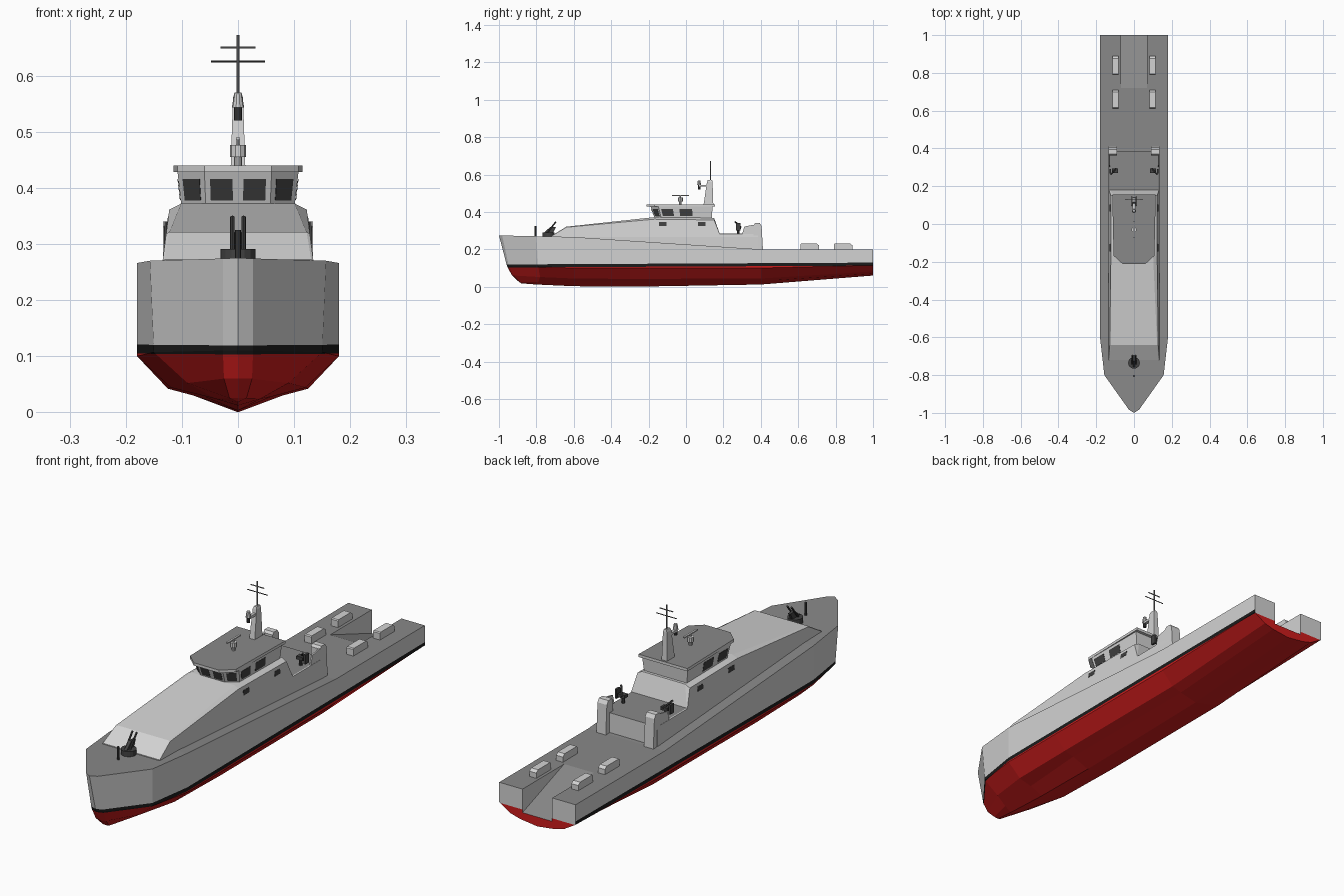
import bpy, bmesh, math
from mathutils import Vector

if "Cube" in bpy.data.objects:
    bpy.data.objects.remove(bpy.data.objects["Cube"])


def material(name, *rgb):
    m = bpy.data.materials.new(name)
    m.diffuse_color = (*rgb, 1)
    m.use_nodes = True
    m.node_tree.nodes["Principled BSDF"].inputs["Base Color"].default_value = m.diffuse_color
    return m


GREY = material("hull grey", 0.65, 0.65, 0.65)
DECK = material("deck grey", 0.25, 0.25, 0.25)
RED = material("antifouling red", 0.62, 0.012, 0.012)
BLACK = material("waterline black", 0.011, 0.011, 0.011)
DARK = material("gunmetal", 0.055, 0.055, 0.055)
GLASS = material("window glass", 0.05, 0.05, 0.05)


def make(name, verts, faces, *mats):
    me = bpy.data.meshes.new(name)
    bm = bmesh.new()
    vs = [bm.verts.new(v) for v in verts]
    for f in faces:
        bm.faces.new([vs[i] for i in f])
    bmesh.ops.remove_doubles(bm, verts=bm.verts, dist=1e-5)
    bmesh.ops.recalc_face_normals(bm, faces=bm.faces)
    bm.to_mesh(me)
    bm.free()
    for m in mats:
        me.materials.append(m)
    ob = bpy.data.objects.new(name, me)
    bpy.context.collection.objects.link(ob)
    return ob


def loft(name, rings, *mats, caps=(True, True)):
    n = len(rings[0])
    faces = [(k * n + i, k * n + (i + 1) % n, (k + 1) * n + (i + 1) % n, (k + 1) * n + i)
             for k in range(len(rings) - 1) for i in range(n)]
    if caps[0]:
        faces.append(range(n))
    if caps[1]:
        faces.append(range((len(rings) - 1) * n, len(rings) * n))
    return make(name, [v for r in rings for v in r], faces, *mats)


def side_prism(name, profile, x0, x1, mat):
    """Extrude a (y, z) profile across x."""
    return loft(name, [[(x, y, z) for y, z in profile] for x in (x0, x1)], mat)


def box(name, x, y, z, mat):
    return side_prism(name, [(y[0], z[0]), (y[1], z[0]), (y[1], z[1]), (y[0], z[1])], x[0], x[1], mat)


def rod(name, p0, p1, r0, mat, r1=None, sides=10):
    p0, p1 = Vector(p0), Vector(p1)
    q = (p1 - p0).to_track_quat('Z', 'Y')
    ring = [Vector((math.cos(a), math.sin(a), 0)) for a in
            (2 * math.pi * i / sides for i in range(sides))]
    return loft(name, [[p + q @ (v * r) for v in ring] for p, r in
                       ((p0, r0), (p1, r0 if r1 is None else r1))], mat)


def mirror_ring(half):
    """Close a half section across x = 0."""
    return half + [(-x, y, z) for x, y, z in reversed(half)]


def paint(ob, rule):
    for p in ob.data.polygons:
        p.material_index = rule(p)


# Hull: keel, two bilge points, chine and deck edge at each station
straight = [  # y, then (x, z) pairs
    (1.0, (0, .06), (.08, .070), (.125, .082), (.18, .115), (.18, .2)),
    (.4, (0, .012), (.08, .030), (.125, .044), (.18, .1), (.18, .2)),
    (-.3, (0, 0), (.08, .030), (.125, .042), (.18, .1), (.18, .246)),
    (-.6, (0, .003), (.06, .028), (.12, .044), (.18, .1), (.18, .266)),
]
raked = [
    [(0, -.80, .012), (.04, -.79, .024), (.09, -.78, .052), (.15, -.79, .107), (.157, -.8, .27)],
    [(0, -.88, .018), (.015, -.89, .025), (.025, -.922, .06), (.027, -.947, .11), (.027, -.983, .274)],
    [(0, -.88, .018), (0, -.892, .025), (0, -.93, .06), (0, -.957, .11), (0, -1, .275)],
]
halves = [[(x, s[0], z) for x, z in s[1:]] for s in straight] + raked
rings = [h + [(-x, y, z) for x, y, z in reversed(h[1:])] for h in halves]
hull = loft("hull", rings, GREY, DECK, RED, BLACK, caps=(True, False))

# Stern ramp slot cut out of the hull
cutter = side_prism("ramp_cutter", [(.58, .25), (.72, .2), (1.05, .082), (1.05, .25)], -.07, .07, DECK)
cutter.hide_render = True
mod = hull.modifiers.new("ramp", 'BOOLEAN')
mod.operation, mod.solver, mod.object = 'DIFFERENCE', 'EXACT', cutter
bpy.context.view_layer.objects.active = hull
bpy.ops.object.modifier_apply(modifier="ramp")
bpy.data.objects.remove(cutter)

# Waterline stripe cut as edges, then painted by height
TILT, LOW, HIGH = .005, .108, .124
bm = bmesh.new()
bm.from_mesh(hull.data)
for h in (LOW, HIGH):
    bmesh.ops.bisect_plane(bm, geom=bm.verts[:] + bm.edges[:] + bm.faces[:],
                           plane_co=(0, 0, h), plane_no=(0, -TILT, 1))
bm.to_mesh(hull.data)
bm.free()


def hull_colour(p):
    h = p.center.z - TILT * p.center.y
    if p.normal.z > .7:
        return 1
    if p.center.y > .7 and abs(p.center.x) < .071 and abs(p.normal.x) > .9:
        return 0  # ramp side walls
    if h < LOW:
        return 2
    return 3 if h < HIGH and p.normal.y < .9 else 0


paint(hull, hull_colour)


# Deckhouse trunk with a lower gun deck aft
def side_x(z):
    return min(.136, .135 - .13 * (z - .265))


trunk_rings = []
for y, top, c in ((-.72, .272, .002), (-.64, .321, .003), (-.17, .372, .011),
                  (.15, .368, .011), (.18, .285, .002), (.385, .285, .002)):
    trunk_rings.append(mirror_ring([(.136, y, .19), (side_x(.265), y, min(.265, top - c)),
                                    (side_x(top - c), y, top - c),
                                    (side_x(top) - 1.8 * c, y, top)]))
trunk = loft("deckhouse", trunk_rings, GREY, DECK)
paint(trunk, lambda p: int(p.normal.z > .9 and p.center.z < .3))

# Bridge walls, leaning outward
base = mirror_ring([(.1, .138, .36), (.1, -.13, .36), (.057, -.165, .36)])
top = mirror_ring([(.108, .142, .43), (.108, -.148, .43), (.06, -.19, .43)])
loft("bridge", [base, top], GREY)

# Bridge roof slab with dark top
roof_half = [(.115, .155), (.108, -.168), (.06, -.212)]
roof = loft("bridge_roof", [mirror_ring([(x, y, z) for x, y in roof_half]) for z in (.428, .44)], GREY, DECK)
paint(roof, lambda p: int(p.normal.z > .9))


# Bridge windows: thin panes placed on wall i between fractions u and v
def pane(name, i, u0, u1, v0=.26, v1=.8):
    j = (i + 1) % len(base)
    a, b, c, d = (Vector(q) for q in (base[i], base[j], top[j], top[i]))
    n = (b - a).cross(d - a).normalized()
    mid = (a + b + c + d) / 4
    if n.dot(mid - Vector((0, 0, mid.z))) < 0:
        n = -n
    pts = [a.lerp(b, u).lerp(d.lerp(c, u), v) + n * .0005
           for u, v in ((u0, v0), (u1, v0), (u1, v1), (u0, v1))]
    loft(name, [pts, [p + n * .001 for p in pts]], GLASS)


for i, spans in ((0, ((.38, .62), (.74, .96))), (1, ((.18, .82),)), (2, ((.08, .42), (.58, .92))),
                 (3, ((.18, .82),)), (4, ((.04, .26), (.38, .62)))):
    for u0, u1 in spans:
        pane("bridge_window", i, u0, u1)

for s in (-1, 1):
    # Deckhouse side ports
    for y0, y1 in ((-.145, -.105), (.065, .103)):
        pts = [(s * (side_x(z) + .0005), y, z) for y, z in
               ((y0, .325), (y1, .325), (y1, .345), (y0, .345))]
        loft("side_port", [pts, [(x + s * .001, y, z) for x, y, z in pts]], GLASS)
    # Aft fins and the low bulwark leading to them
    side_prism("aft_fin", [(.362, .19), (.362, .33), (.370, .34), (.394, .34),
                           (.404, .325), (.412, .19)], s * .09, s * .134, GREY)
    side_prism("aft_bulwark", [(.30, .28), (.312, .322), (.365, .332), (.365, .28)],
               s * .126, s * .132, GREY)
    # Side machine guns
    rod("side_gun_post", (s * .1, .28, .285), (s * .1, .28, .315), .007, DARK)
    box("side_gun_body", sorted((s * .085, s * .116)), (.27, .294), (.31, .324), DARK)
    rod("side_gun_barrel", (s * .095, .295, .318), (s * .122, .262, .348), .004, DARK, sides=6)
    box("side_gun_shield", sorted((s * .122, s * .131)), (.268, .292), (.30, .34), DARK)
    # Deck lockers beside the ramp, ends chamfered
    for y in (.612, .791):
        side_prism("deck_locker", [(y, .198), (y, .228), (y + .004, .232), (y + .086, .232),
                                   (y + .098, .222), (y + .098, .198)], s * .083, s * .115, GREY)
    # Main gun barrels
    rod("main_gun_barrel", (s * .01, -.745, .285), (s * .01, -.695, .348), .004, DARK, sides=8)

# Main gun and jackstaff on the foredeck
rod("main_gun_base", (0, -.735, .268), (0, -.735, .291), .031, DARK, sides=16)
side_prism("main_gun_body", [(-.765, .285), (-.712, .285), (-.695, .318), (-.725, .32)], -.006, .006, DARK)
rod("jackstaff", (0, -.805, .27), (0, -.805, .325), .005, DARK, sides=8)

# Mast: tapered tower, pole and yards
loft("mast_tower", [[(a * w, y0, z), (a * -w, y0, z), (a * -w, y1, z), (a * w, y1, z)]
                    for a, w, y0, y1, z in ((1, .013, .094, .146, .438), (1, .009, .112, .142, .56),
                                            (1, .006, .116, .140, .57))], GREY)
rod("mast_pole", (0, .131, .56), (0, .131, .672), .003, DECK, sides=8)
rod("lower_yard", (-.048, .131, .625), (.048, .131, .625), .0018, DARK, sides=6)
rod("upper_yard", (-.031, .131, .65), (.031, .131, .65), .0022, DECK, sides=6)

# Camera ball on a bracket ahead of the mast
box("camera_bracket", (-.007, .007), (.07, .118), (.535, .545), GREY)
rod("camera_housing", (0, .07, .543), (0, .07, .568), .011, GREY, .007)
rod("camera_lens", (0, .07, .52), (0, .07, .543), .007, DARK)

# Rotating radar on the bridge roof
rod("radar_post", (0, -.03, .438), (0, -.03, .456), .007, GREY)
rod("radar_drum", (0, -.03, .455), (0, -.03, .476), .014, GREY)
rod("radar_neck", (0, -.03, .475), (0, -.03, .487), .004, GREY)
box("radar_bar", (-.004, .004), (-.075, .015), (.485, .49), GREY)
